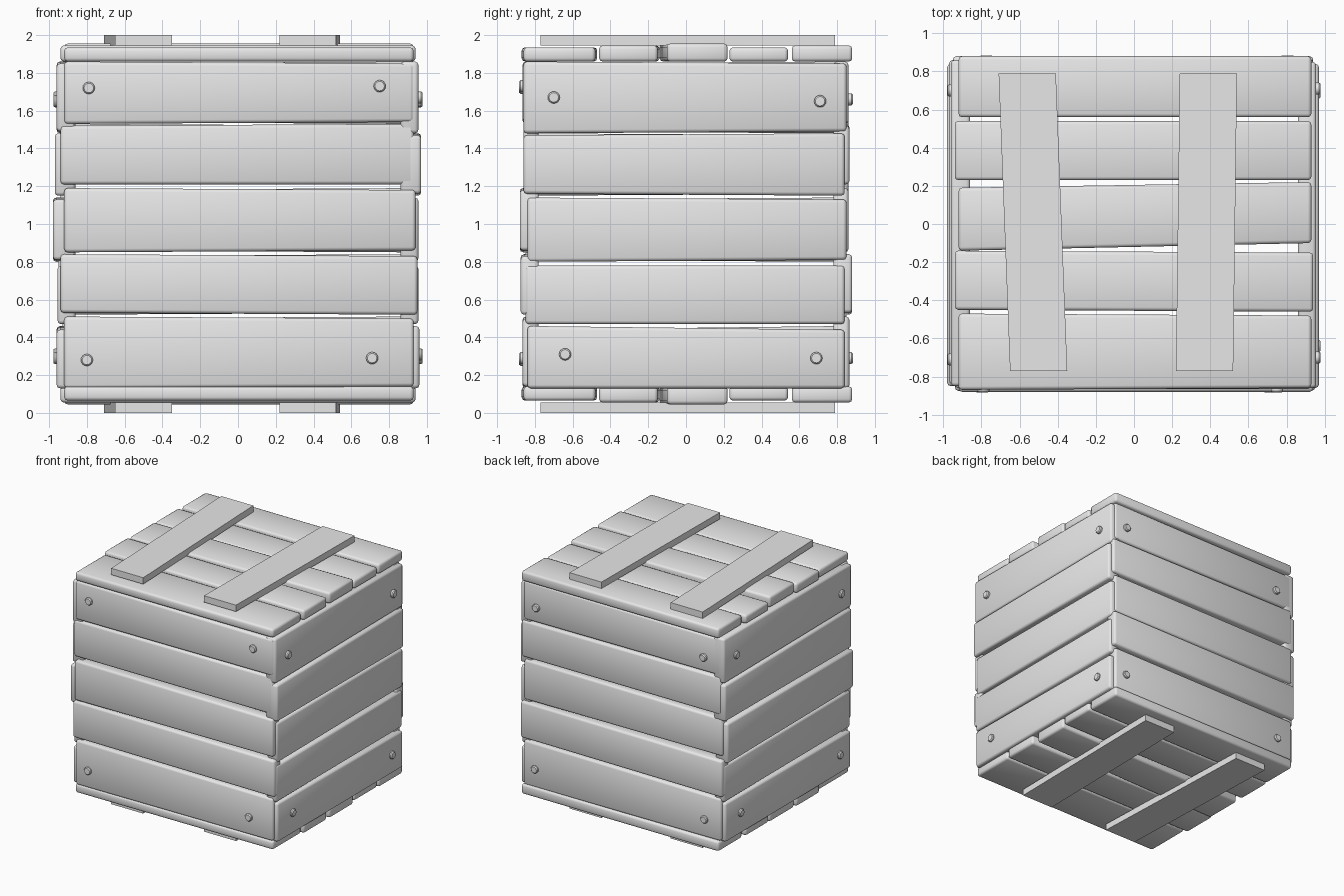
import bpy, bmesh, math
from mathutils import Matrix, Vector

default_cube = bpy.data.objects.get("Cube")
if default_cube:
    bpy.data.objects.remove(default_cube, do_unlink=True)

# One plain grey for the whole crate
grey = bpy.data.materials.new("plain grey")
grey.use_nodes = True
grey.diffuse_color = (0.8, 0.8, 0.8, 1)
grey.node_tree.nodes["Principled BSDF"].inputs["Base Color"].default_value = grey.diffuse_color

# Each side maps (along, across, outward) to model space
SIDES = {
    "front": lambda u, v, w: (u, -w, v),
    "back": lambda u, v, w: (-u, w, v),
    "right": lambda u, v, w: (-w, -u, v),
    "left": lambda u, v, w: (w, u, v),
    "top": lambda u, v, w: (u, v, w),
    "bottom": lambda u, v, w: (u, v, 2 - w),
}


def finish(bm, name, smooth_angle=None):
    """Turn the bmesh into a named grey object."""
    bmesh.ops.recalc_face_normals(bm, faces=bm.faces)
    mesh = bpy.data.meshes.new(name)
    bm.to_mesh(mesh)
    bm.free()
    mesh.materials.append(grey)
    obj = bpy.data.objects.new(name, mesh)
    bpy.context.collection.objects.link(obj)
    if smooth_angle:
        bpy.ops.object.select_all(action="DESELECT")
        obj.select_set(True)
        bpy.context.view_layer.objects.active = obj
        bpy.ops.object.shade_smooth_by_angle(angle=math.radians(smooth_angle))
    return obj


def board(name, side, corners, inner, outer, bevel=0.0):
    """Four-cornered board, extruded outward from a side of the crate."""
    place = SIDES[side]
    bm = bmesh.new()
    rings = [[bm.verts.new(place(u, v, w)) for u, v in corners] for w in (inner, outer)]
    for ring in rings:
        bm.faces.new(ring)
    for i in range(4):
        j = (i + 1) % 4
        bm.faces.new((rings[0][i], rings[0][j], rings[1][j], rings[1][i]))
    bmesh.ops.recalc_face_normals(bm, faces=bm.faces)
    if bevel:
        bmesh.ops.bevel(bm, geom=list(bm.edges), offset=bevel, segments=2,
                        profile=0.5, affect="EDGES")
    finish(bm, name, 50 if bevel else None)


def nail(name, side, u, v, face):
    """Small round nail head with a softened rim."""
    place = SIDES[side]
    bm = bmesh.new()
    rings = []
    for radius, w in ((0.032, face - 0.02), (0.032, face + 0.01), (0.025, face + 0.018)):
        rings.append([bm.verts.new(place(u + radius * math.cos(a), v + radius * math.sin(a), w))
                      for a in (math.tau * k / 16 for k in range(16))])
    for low, high in zip(rings, rings[1:]):
        for i in range(16):
            j = (i + 1) % 16
            bm.faces.new((low[i], low[j], high[j], high[i]))
    bm.faces.new(rings[0])
    bm.faces.new(rings[-1])
    finish(bm, name, 30)


def plank_row(side, planks, inner, outers):
    for number, (plank, outer) in enumerate(zip(planks, outers), 1):
        start, end, low_start, low_end, high_start, high_end = plank
        corners = [(start, low_start), (end, low_end), (end, high_end), (start, high_start)]
        board(f"{side}_plank_{number}", side, corners, inner, outer, bevel=0.018)


# Planks: start, end, then lower and upper edge heights at each end
long_wall = [
    (-0.92, 0.93, 1.53, 1.54, 1.86, 1.85),
    (-0.94, 0.93, 1.21, 1.21, 1.52, 1.53),
    (-0.92, 0.94, 0.85, 0.86, 1.19, 1.18),
    (-0.94, 0.95, 0.53, 0.52, 0.84, 0.83),
    (-0.92, 0.93, 0.13, 0.14, 0.51, 0.50),
]
short_wall = [
    (-0.86, 0.85, 1.48, 1.49, 1.86, 1.85),
    (-0.86, 0.84, 1.16, 1.15, 1.47, 1.48),
    (-0.84, 0.85, 0.80, 0.81, 1.14, 1.13),
    (-0.85, 0.84, 0.47, 0.47, 0.78, 0.78),
    (-0.84, 0.84, 0.13, 0.13, 0.46, 0.44),
]
lid = [
    (-0.92, 0.93, 0.56, 0.56, 0.88, 0.88),
    (-0.94, 0.93, 0.23, 0.23, 0.54, 0.54),
    (-0.92, 0.93, -0.14, -0.10, 0.19, 0.22),
    (-0.94, 0.94, -0.45, -0.46, -0.14, -0.15),
    (-0.92, 0.93, -0.87, -0.86, -0.47, -0.48),
]
plank_row("front", long_wall, 0.78, (0.865, 0.86, 0.88, 0.875, 0.865))
plank_row("back", long_wall, 0.78, (0.86, 0.865, 0.86, 0.88, 0.865))
plank_row("left", short_wall, 0.86, (0.955, 0.97, 0.955, 0.955, 0.96))
plank_row("right", short_wall, 0.86, (0.96, 0.97, 0.98, 0.955, 0.96))
for side in ("top", "bottom"):
    plank_row(side, lid, 1.86, (1.945, 1.935, 1.955, 1.945, 1.935))

# Crooked cleats across the lid and the base
cleats = {
    "a": [(-0.71, 0.79), (-0.41, 0.79), (-0.35, -0.77), (-0.65, -0.77)],
    "b": [(0.24, 0.79), (0.54, 0.79), (0.52, -0.77), (0.22, -0.77)],
}
for side in ("top", "bottom"):
    for letter, corners in cleats.items():
        board(f"{side}_cleat_{letter}", side, corners, 1.945, 2.0)

# Nail heads in the highest and lowest plank of each wall
short_nails = [(-0.70, 1.67), (0.71, 1.65), (-0.64, 0.31), (0.69, 0.29)]
nails = {
    "front": (0.865, [(-0.79, 1.72), (0.75, 1.73), (-0.80, 0.28), (0.71, 0.29)]),
    "back": (0.865, [(-0.80, 1.66), (0.77, 1.66), (-0.81, 0.29), (0.78, 0.29)]),
    "left": (0.96, short_nails),
    "right": (0.96, short_nails),
}
for side, (face, spots) in nails.items():
    for number, (u, v) in enumerate(spots, 1):
        nail(f"{side}_nail_{number}", side, u, v, face)
